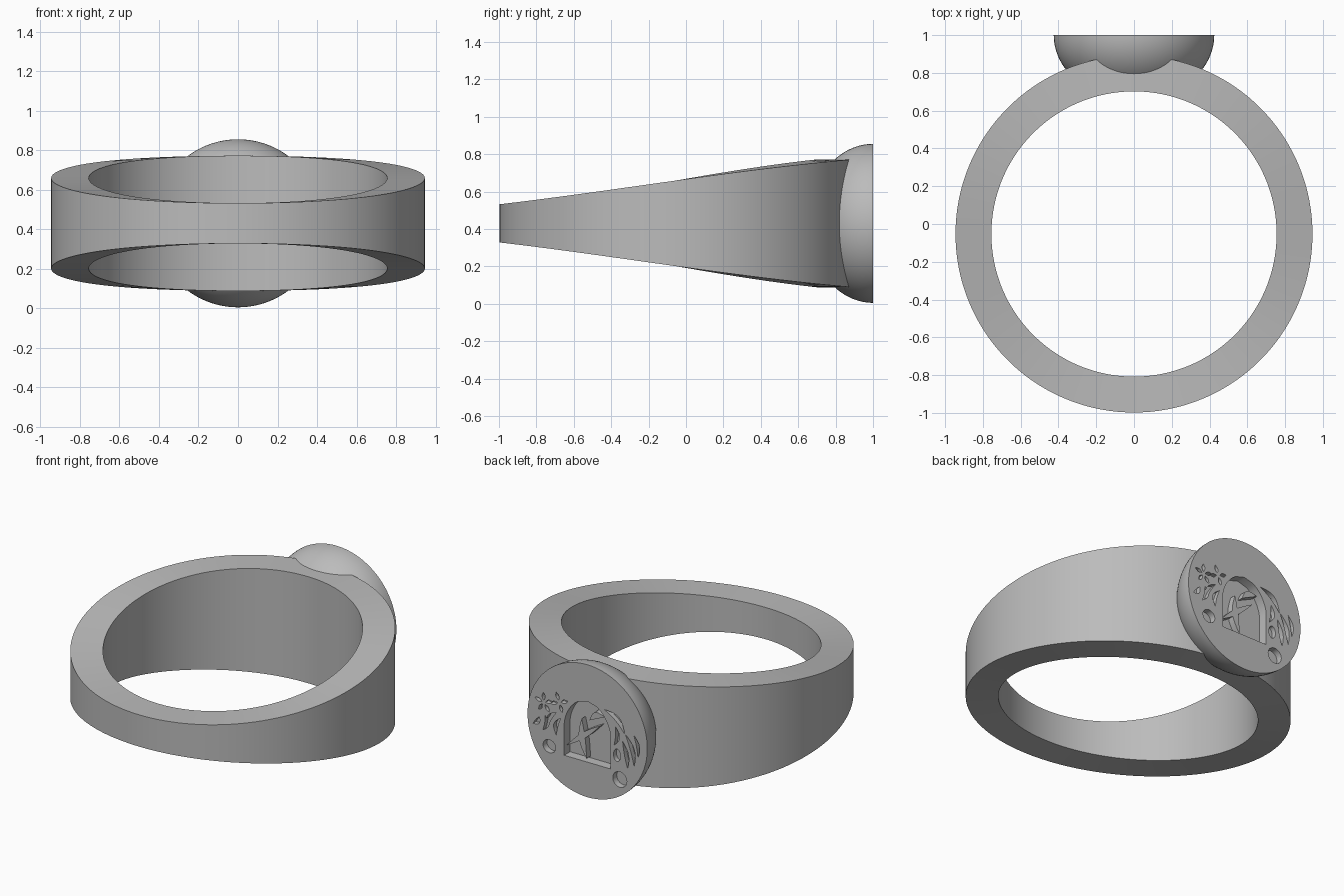
import bpy, bmesh, math
from math import sin, cos, pi, sqrt

if "Cube" in bpy.data.objects:
    bpy.data.objects.remove(bpy.data.objects["Cube"], do_unlink=True)

metal = bpy.data.materials.new("grey metal")
metal.use_nodes = True
GREY = (0.5, 0.5, 0.5, 1)
metal.diffuse_color = GREY
metal.node_tree.nodes["Principled BSDF"].inputs["Base Color"].default_value = GREY

MID = 0.43        # height of the ring's middle plane
FACE = 1.0        # y of the flat seal face
RADIUS = 0.425    # radius of the seal face


def finish(name, bm, smooth=True):
    bmesh.ops.recalc_face_normals(bm, faces=bm.faces[:])
    mesh = bpy.data.meshes.new(name)
    bm.to_mesh(mesh)
    bm.free()
    mesh.materials.append(metal)
    obj = bpy.data.objects.new(name, mesh)
    bpy.context.collection.objects.link(obj)
    if smooth:
        shade(obj)
    return obj


def shade(obj):
    bpy.ops.object.select_all(action='DESELECT')
    obj.select_set(True)
    bpy.context.view_layer.objects.active = obj
    bpy.ops.object.shade_smooth_by_angle(angle=math.radians(30))


def loft(bm, loops, ring=False):
    """Skin equal closed loops; join the ends into a ring or cap them."""
    rows = [[bm.verts.new(p) for p in loop] for loop in loops]
    n = len(rows[0])
    pairs = list(zip(rows, rows[1:] + rows[:1])) if ring else list(zip(rows, rows[1:]))
    for a, b in pairs:
        for i in range(n):
            j = (i + 1) % n
            bm.faces.new((a[i], a[j], b[j], b[i]))
    if not ring:
        bm.faces.new(rows[0])
        bm.faces.new(rows[-1])


def prism(bm, outline, back, front):
    """Extrude an outline drawn on the seal face (u runs to -x)."""
    loft(bm, [[(-u, y, MID + v) for u, v in outline] for y in (back, front)])


# Tapered band: widest behind the seal
def section(a):
    s = sin(a)
    ease = 0.8 * s + 0.2 * (1.5 * s - 0.5 * s ** 3)
    h = 0.222 + 0.12 * ease + 0.007 * cos(a) ** 2
    return [(r * cos(a), r * s - 0.053, MID + z)
            for r, z in ((0.755, -h), (0.945, -h), (0.945, h), (0.755, h))]


bm = bmesh.new()
loft(bm, [section(2 * pi * i / 192) for i in range(192)], ring=True)
finish("band", bm)

# Domed seal, flattened half ball cut short inside the band
DEPTH, INNER = 0.345, 0.28
top = math.asin(INNER / DEPTH)
bm = bmesh.new()
loops = []
for i in range(17):
    t = top * (1 - i / 16)
    r = RADIUS * cos(t)
    loops.append([(r * cos(2 * pi * k / 96), FACE - DEPTH * sin(t),
                   MID + r * sin(2 * pi * k / 96)) for k in range(96)])
loft(bm, loops)
seal = finish("seal", bm, smooth=False)


# Engraved shapes
def leaf(u, v, length, width, angle, bend=0.0, n=8):
    """Pointed leaf starting at (u, v), curved sideways by bend."""
    a = math.radians(angle)
    pts = []
    for side in (1, -1):
        for i in range(n):
            t = i / n if side > 0 else 1 - i / n
            along = t * length
            off = sin(pi * t) * (bend + side * width / 2)
            pts.append((u + along * cos(a) - off * sin(a),
                        v + along * sin(a) + off * cos(a)))
    return pts


def oval(u, v, ru, rv, n=20):
    return [(u + ru * cos(2 * pi * i / n), v + rv * sin(2 * pi * i / n)) for i in range(n)]


def arch(half, base, spring, apex, n=10):
    side = []
    for i in range(n):
        t = i / n
        side.append((half * sqrt(1 - t ** 1.7), spring + (apex - spring) * t))
    right = [(half, base)] + side
    return right + [(0, apex)] + [(-u, v) for u, v in reversed(right)]


shapes = [(arch(0.165, -0.2, 0.0, 0.19), 0.06)]
# left plant: flowers, hanging leaves and a pot
for centre, petals in (((-0.31, 0.1), 5), ((-0.2, 0.13), 4)):
    for k in range(petals):
        a = 360 * k / petals + 20
        u = centre[0] + 0.014 * cos(math.radians(a))
        v = centre[1] + 0.014 * sin(math.radians(a))
        shapes.append((leaf(u, v, 0.05, 0.022, a), 0.03))
for u, v, length, angle, bend in ((-0.22, 0.06, 0.13, 240, -0.02), (-0.19, 0.03, 0.12, 255, -0.02),
                                  (-0.3, 0.02, 0.1, 260, 0.02), (-0.34, 0.0, 0.07, 230, 0.01)):
    shapes.append((leaf(u, v, length, 0.03, angle, bend), 0.03))
shapes.append((oval(-0.27, -0.17, 0.045, 0.042), 0.04))
# right plant: long arching leaves, fruit and a pot
for u, v, length, width, angle, bend in (
        (0.12, 0.17, 0.19, 0.035, -40, 0.03), (0.2, 0.08, 0.12, 0.03, -95, 0.02),
        (0.27, 0.05, 0.2, 0.03, -72, 0.02), (0.25, 0.0, 0.17, 0.03, -78, 0.01),
        (0.33, 0.06, 0.14, 0.022, -78, 0.015)):
    shapes.append((leaf(u, v, length, width, angle, bend), 0.03))
shapes.append((oval(0.21, -0.1, 0.025, 0.04), 0.03))
shapes.append((oval(0.23, -0.25, 0.05, 0.05), 0.04))

bm = bmesh.new()
for outline, depth in shapes:
    prism(bm, outline, FACE - depth, FACE + 0.05)
cutter = finish("engraving_cutter", bm, smooth=False)
cutter.hide_render = True

cut = seal.modifiers.new("engrave", 'BOOLEAN')
cut.operation, cut.object, cut.solver = 'DIFFERENCE', cutter, 'EXACT'
cut.use_self = True
bpy.context.view_layer.objects.active = seal
bpy.ops.object.modifier_apply(modifier=cut.name)
bpy.data.objects.remove(cutter, do_unlink=True)
shade(seal)

# Raised relief inside the arch
relief = {
    "relief_branch": leaf(-0.16, -0.14, 0.3, 0.035, 38),
    "relief_stem": leaf(-0.02, -0.19, 0.25, 0.045, 98, 0.015),
    "relief_wing": leaf(0.0, 0.06, 0.12, 0.04, 25, 0.02),
}
for name, outline in relief.items():
    bm = bmesh.new()
    prism(bm, outline, FACE - 0.07, FACE - 0.02)
    finish(name, bm)
